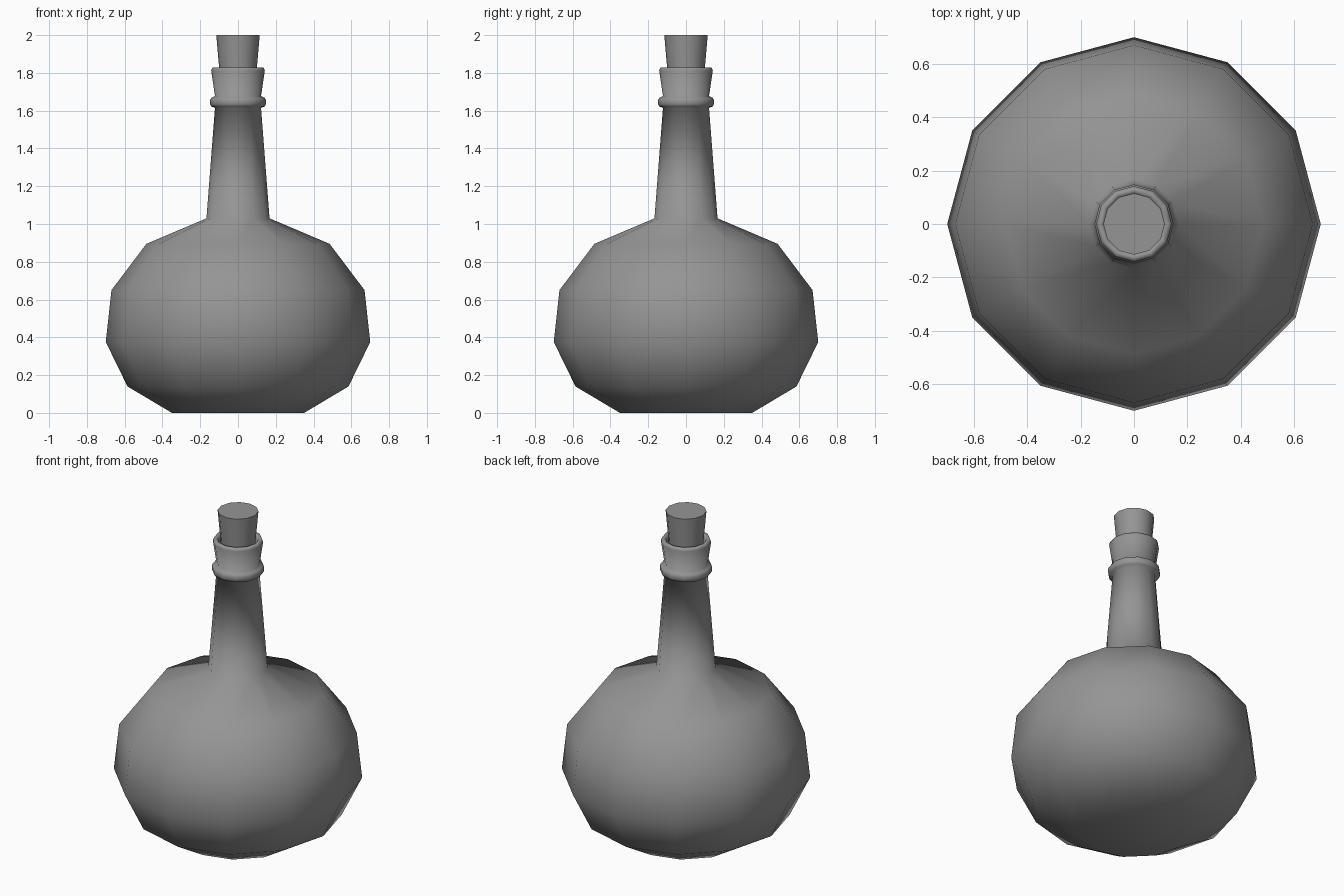
import bpy, bmesh, math

cube = bpy.data.objects.get("Cube")
if cube:
    bpy.data.objects.remove(cube, do_unlink=True)

SIDES = 12


def material(name, colour):
    mat = bpy.data.materials.new(name)
    mat.use_nodes = True
    mat.diffuse_color = colour
    mat.node_tree.nodes["Principled BSDF"].inputs["Base Color"].default_value = colour
    return mat


def lathe(name, profile, mat, angle):
    """Turn a (radius, height) profile around z and cap both ends."""
    bm = bmesh.new()
    rings = []
    for r, z in profile:
        rings.append([bm.verts.new((r * math.cos(math.tau * i / SIDES),
                                    r * math.sin(math.tau * i / SIDES), z))
                      for i in range(SIDES)])
    for low, high in zip(rings, rings[1:]):
        for i in range(SIDES):
            j = (i + 1) % SIDES
            bm.faces.new((low[i], low[j], high[j], high[i]))
    bm.faces.new(rings[0][::-1])
    bm.faces.new(rings[-1])
    mesh = bpy.data.meshes.new(name)
    bm.to_mesh(mesh)
    bm.free()
    mesh.materials.append(mat)
    obj = bpy.data.objects.new(name, mesh)
    bpy.context.collection.objects.link(obj)
    bpy.ops.object.select_all(action="DESELECT")
    obj.select_set(True)
    bpy.context.view_layer.objects.active = obj
    bpy.ops.object.shade_smooth_by_angle(angle=math.radians(angle))
    return obj


grey = material("grey", (0.3, 0.3, 0.3, 1))

# Round body, tapering neck, collar ring and hollow flared lip in one shell
bottle = [
    (0.35, 0), (0.585, 0.14), (0.70, 0.375), (0.67, 0.65), (0.485, 0.895),
    (0.167, 1.03), (0.122, 1.615),
    (0.141, 1.622), (0.148, 1.635), (0.148, 1.656), (0.141, 1.668),
    (0.122, 1.677), (0.142, 1.812), (0.136, 1.828),
    (0.119, 1.828), (0.112, 1.815), (0.098, 1.70),
]
lathe("bottle", bottle, grey, 75)

# Tapered stopper
lathe("stopper", [(0.088, 1.69), (0.115, 2.0)], grey, 60)
